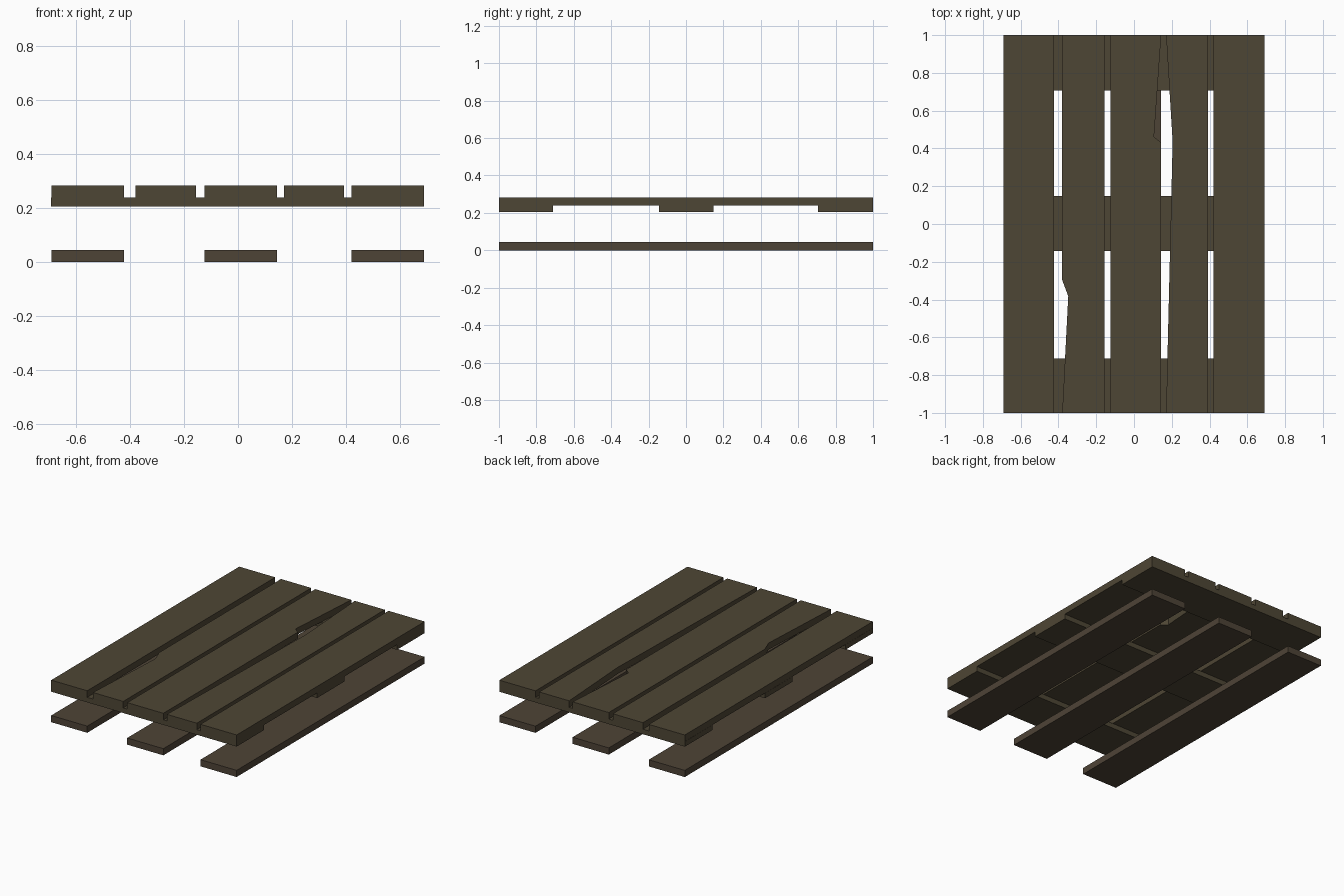
import bpy, bmesh

if "Cube" in bpy.data.objects:
    bpy.data.objects.remove(bpy.data.objects["Cube"])


def material(name, rgb):
    m = bpy.data.materials.new(name)
    m.diffuse_color = (*rgb, 1)
    m.use_nodes = True
    m.node_tree.nodes["Principled BSDF"].inputs["Base Color"].default_value = m.diffuse_color
    return m


wood = material("weathered brown wood", (0.076, 0.061, 0.035))
base_wood = material("darker brown wood", (0.076, 0.057, 0.037))


def plank(name, outline, z0, z1, mat):
    """Extrude a counter-clockwise plan outline from z0 to z1."""
    bm = bmesh.new()
    face = bm.faces.new([bm.verts.new((x, y, z0)) for x, y in outline])
    geom = bmesh.ops.extrude_face_region(bm, geom=[face])["geom"]
    verts = [g for g in geom if isinstance(g, bmesh.types.BMVert)]
    bmesh.ops.translate(bm, verts=verts, vec=(0, 0, z1 - z0))
    bmesh.ops.recalc_face_normals(bm, faces=bm.faces)
    mesh = bpy.data.meshes.new(name)
    bm.to_mesh(mesh)
    bm.free()
    mesh.materials.append(mat)
    bpy.context.collection.objects.link(bpy.data.objects.new(name, mesh))


def rect(x0, x1, y0=-1, y1=1):
    return [(x0, y0), (x1, y0), (x1, y1), (x0, y1)]


# bottom runners
for i, (x0, x1) in enumerate([(-0.691, -0.423), (-0.125, 0.144), (0.421, 0.69)]):
    plank(f"bottom_board_{i + 1}", rect(x0, x1), 0, 0.045, base_wood)

# cross boards
for i, (y0, y1) in enumerate([(-1, -0.711), (-0.144, 0.147), (0.706, 1)]):
    plank(f"cross_board_{i + 1}", rect(-0.692, 0.69, y0, y1), 0.205, 0.239, wood)

# deck boards, three of them with splintered edges
deck = [
    rect(-0.691, -0.423),
    [(-0.38, -1), (-0.155, -1), (-0.155, 1), (-0.38, 1), (-0.38, -0.297), (-0.348, -0.382)],
    [(-0.125, -1), (0.144, -1), (0.144, 0.43), (0.106, 0.462), (0.144, 1), (-0.125, 1)],
    [(0.17, -1), (0.393, -1), (0.393, 1), (0.17, 1), (0.205, 0.43), (0.203, 0.37)],
    rect(0.421, 0.69),
]
for i, outline in enumerate(deck):
    plank(f"deck_board_{i + 1}", outline, 0.239, 0.283, wood)
